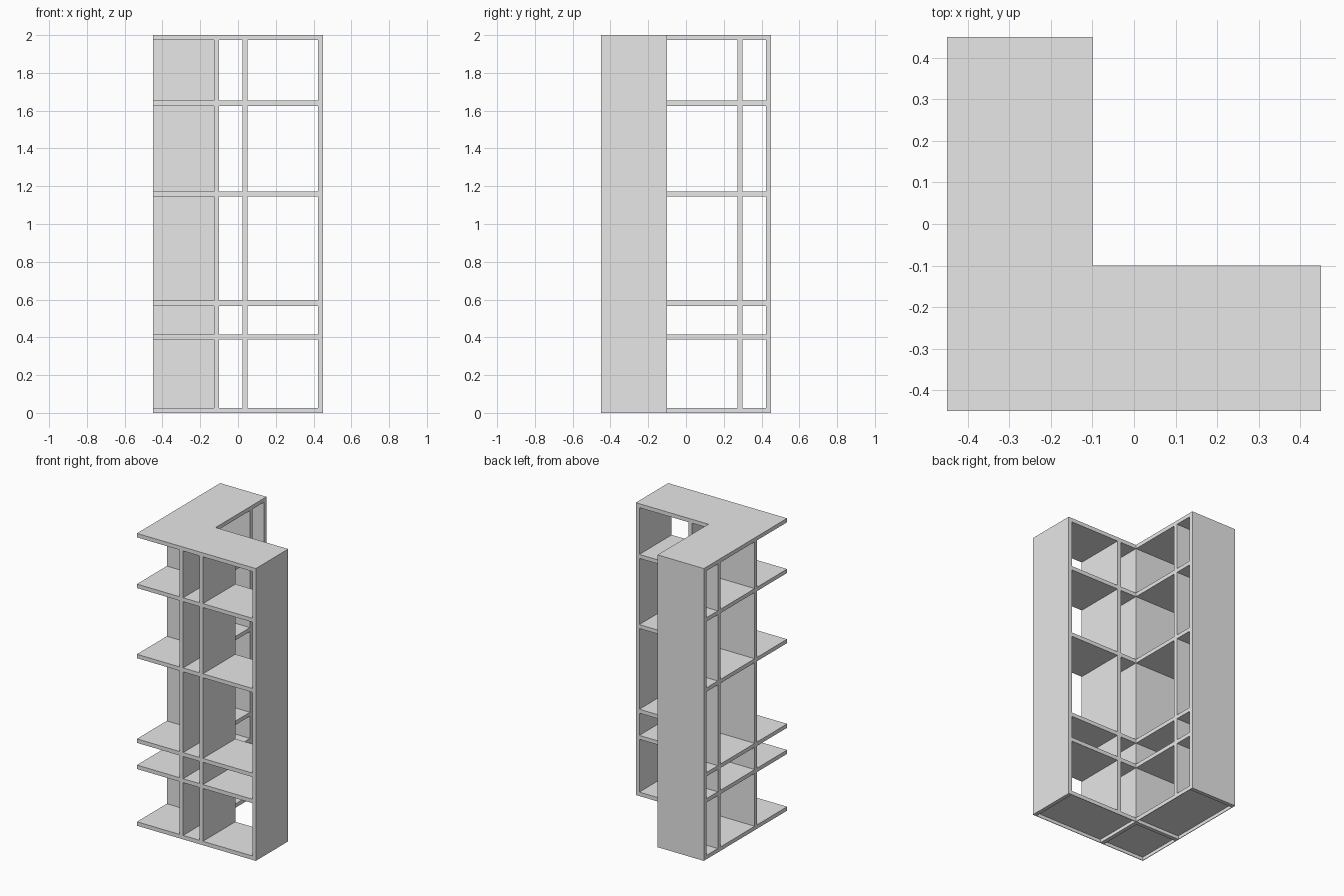
import bpy
import bmesh

cube = bpy.data.objects.get("Cube")
if cube:
    bpy.data.objects.remove(cube, do_unlink=True)

grey = bpy.data.materials.new("light_grey")
grey.use_nodes = True
colour = (0.8, 0.8, 0.8, 1)
grey.diffuse_color = colour
grey.node_tree.nodes["Principled BSDF"].inputs["Base Color"].default_value = colour

T = 0.027            # board thickness
OUT = 0.45           # outer edge of the plan
INNER = -0.1         # inner edge of the plan
END = OUT - T        # inside face of the end boards
HEIGHT = 2.0


def prism(name, outline, z0, z1):
    """Upright solid over a flat outline."""
    bm = bmesh.new()
    base = bm.faces.new([bm.verts.new((x, y, z0)) for x, y in outline])
    top = bmesh.ops.extrude_face_region(bm, geom=[base])["geom"]
    bmesh.ops.translate(bm, vec=(0, 0, z1 - z0),
                        verts=[v for v in top if isinstance(v, bmesh.types.BMVert)])
    bmesh.ops.recalc_face_normals(bm, faces=bm.faces)
    mesh = bpy.data.meshes.new(name)
    bm.to_mesh(mesh)
    bm.free()
    mesh.materials.append(grey)
    obj = bpy.data.objects.new(name, mesh)
    bpy.context.collection.objects.link(obj)
    return obj


def box(name, x0, x1, y0, y1, z0, z1):
    return prism(name, [(x0, y0), (x1, y0), (x1, y1), (x0, y1)], z0, z1)


# L-shaped shelves; the lowest is a thin deck with a rim below it
plan = [(-OUT, -OUT), (END, -OUT), (END, INNER), (INNER, INNER), (INNER, END), (-OUT, END)]
shelf_z = [0, 0.388, 0.567, 1.146, 1.626, HEIGHT - T]
RIM = 0.004
DECK = T - RIM
prism("bottom_shelf", plan, DECK, T)
for i, z in enumerate(shelf_z[1:], 1):
    prism(f"shelf_{i}", plan, z, z + T)

# Rim and cross rails under the bottom shelf
box("front_rim", -OUT, END, -OUT, -OUT + RIM, 0, DECK)
box("side_rim", -OUT, -OUT + RIM, -OUT + RIM, END, 0, DECK)
box("front_inner_rim", INNER, END, INNER - RIM, INNER, 0, DECK)
box("side_inner_rim", INNER - RIM, INNER, INNER, END, 0, DECK)
box("front_cross_rail", INNER - T, INNER, -OUT + RIM, INNER, 0, DECK)
box("side_cross_rail", -OUT + RIM, INNER - T, INNER - T, INNER, 0, DECK)

# Full-height end boards
box("front_arm_end", END, OUT, -OUT, INNER, 0, HEIGHT)
box("side_arm_end", -OUT, INNER, END, OUT, 0, HEIGHT)

# Upright dividers in every bay
for i, (low, high) in enumerate(zip(shelf_z, shelf_z[1:]), 1):
    z = (low + T, high)
    box(f"front_corner_divider_{i}", INNER - T, INNER, -OUT, INNER, *z)
    box(f"side_corner_divider_{i}", -OUT, INNER - T, INNER - T, INNER, *z)
    box(f"front_arm_divider_{i}", 0.023, 0.023 + T, -OUT, INNER, *z)
    box(f"side_arm_divider_{i}", -OUT, INNER, 0.272, 0.272 + T, *z)
